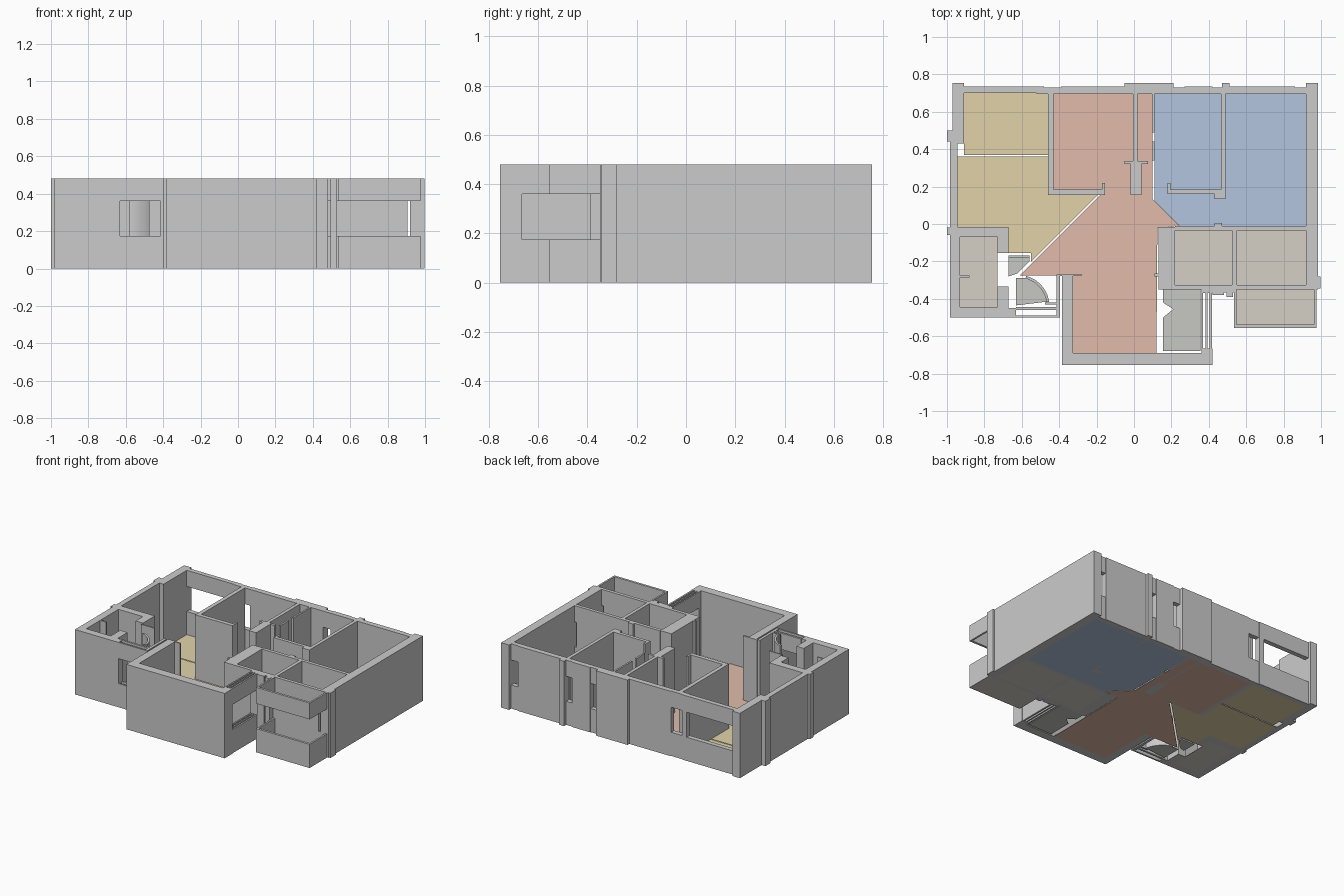
import bpy, bmesh, math

H, SILL, HEAD, SLAB = 0.48, 0.175, 0.36, 0.004


def finish(name, bm, colour=None):
    bmesh.ops.recalc_face_normals(bm, faces=bm.faces[:])
    me = bpy.data.meshes.new(name)
    bm.to_mesh(me)
    bm.free()
    ob = bpy.data.objects.new(name, me)
    bpy.context.collection.objects.link(ob)
    if colour:
        mat = bpy.data.materials.new(name + "_colour")
        mat.diffuse_color = (*colour, 1)
        me.materials.append(mat)
    return ob


def extrude_outline(bm, pts, z0, z1):
    face = bm.faces.new([bm.verts.new((x, y, z0)) for x, y in pts])
    top = bmesh.ops.extrude_face_region(bm, geom=[face], use_keep_orig=True)["geom"]
    for v in top:
        if isinstance(v, bmesh.types.BMVert):
            v.co.z = z1


def walls(name, rects, spans=((0, H),)):
    """Boxes from (x0, x1, y0, y1) rectangles, repeated for each height span."""
    bm = bmesh.new()
    for x0, x1, y0, y1 in rects:
        for z0, z1 in spans:
            extrude_outline(bm, [(x0, y0), (x1, y0), (x1, y1), (x0, y1)], z0, z1)
    return finish(name, bm)


def windows(name, rects):
    """Sill wall below and lintel above an open window."""
    return walls(name, rects, ((0, SILL), (HEAD, H)))


def floor(name, colour, *outlines):
    bm = bmesh.new()
    for pts in outlines:
        extrude_outline(bm, pts, 0, SLAB)
    return finish(name, bm, colour)


def rect(x0, x1, y0, y1):
    return [(x0, y0), (x1, y0), (x1, y1), (x0, y1)]


# Back wall: solid stretches, pilasters and window openings
walls("back_wall", [
    (-0.52, -0.48, 0.695, 0.735), (-0.39, -0.05, 0.695, 0.735),
    (-0.05, 0.21, 0.695, 0.755), (0.27, 0.42, 0.695, 0.735),
    (0.47, 0.51, 0.695, 0.755), (0.51, 0.86, 0.695, 0.735)])
windows("back_windows", [
    (-0.91, -0.52, 0.70, 0.735), (-0.48, -0.39, 0.695, 0.73),
    (0.21, 0.27, 0.695, 0.73), (0.42, 0.47, 0.695, 0.73),
    (0.86, 0.925, 0.695, 0.73)])

# Side walls
walls("right_wall", [(0.92, 0.985, -0.35, 0.755), (0.985, 0.998, -0.345, -0.28)])
walls("left_wall", [
    (-0.97, -0.91, 0.43, 0.755), (-1.0, -0.945, 0.44, 0.50),
    (-0.985, -0.945, -0.02, 0.44)])

# Front left washroom
walls("left_washroom_walls", [
    (-0.985, -0.93, -0.50, -0.015), (-0.93, -0.67, -0.50, -0.445),
    (-0.93, -0.67, -0.07, -0.015), (-0.73, -0.67, -0.155, -0.07),
    (-0.73, -0.67, -0.445, -0.335), (-1.0, -0.985, -0.06, -0.02),
    (-0.93, -0.88, -0.285, -0.275)])

# Entry lobby: window band, posts and curved partition
windows("entry_window", [(-0.63, -0.41, -0.46, -0.445), (-0.63, -0.41, -0.50, -0.488)])
walls("entry_posts", [
    (-0.67, -0.63, -0.50, -0.45), (-0.415, -0.395, -0.50, -0.27),
    (-0.395, -0.28, -0.278, -0.266), (-0.67, -0.56, -0.178, -0.168),
    (-0.475, -0.415, -0.43, -0.42)])
arc = [math.radians(8 + 67 * i / 10) for i in range(11)]
bm = bmesh.new()
outline = [(-0.62 + r * math.cos(a), -0.44 + r * math.sin(a))
           for r, seq in ((0.168, arc), (0.154, arc[::-1])) for a in seq]
extrude_outline(bm, outline, 0, H)
finish("entry_curved_partition", bm)

# Living room front walls and kitchen glazing
walls("living_walls", [
    (-0.385, -0.325, -0.755, -0.27), (-0.325, 0.42, -0.755, -0.69),
    (0.36, 0.42, -0.69, -0.665), (0.36, 0.42, -0.37, -0.35)])
windows("kitchen_window", [
    (0.36, 0.37, -0.665, -0.37), (0.382, 0.392, -0.665, -0.37),
    (0.405, 0.417, -0.665, -0.37)])

# Bathrooms on the right
walls("bathroom_walls", [
    (0.13, 0.22, -0.33, -0.015), (0.13, 0.905, -0.35, -0.325),
    (0.22, 0.905, -0.035, -0.01), (0.525, 0.55, -0.325, -0.035),
    (0.43, 0.47, -0.01, 0.005), (0.11, 0.13, -0.28, -0.265)])
windows("bathroom_slit", [(0.905, 0.92, -0.35, -0.325), (0.905, 0.92, -0.035, -0.01)])

# Balcony with parapet and overhead beam
windows("balcony_parapet", [
    (0.535, 0.975, -0.555, -0.538), (0.535, 0.547, -0.538, -0.35),
    (0.962, 0.975, -0.538, -0.35), (0.42, 0.535, -0.365, -0.35)])
walls("balcony_posts", [(0.42, 0.48, -0.38, -0.35), (0.495, 0.53, -0.39, -0.35)])

# Bedroom partitions with door stubs
walls("left_bedroom_partitions", [
    (-0.46, -0.43, 0.155, 0.695), (-0.43, -0.155, 0.155, 0.185),
    (-0.17, -0.155, 0.185, 0.22)])
walls("middle_partitions", [
    (-0.005, 0.02, 0.33, 0.695), (-0.05, 0.075, 0.32, 0.338),
    (-0.02, 0.04, 0.155, 0.32), (0.097, 0.11, 0.49, 0.695),
    (0.097, 0.11, 0.34, 0.44)])
walls("right_bedroom_partitions", [
    (0.465, 0.49, 0.135, 0.695), (0.18, 0.465, 0.16, 0.185),
    (0.18, 0.195, 0.185, 0.22), (0.43, 0.465, 0.135, 0.16)])

# Coloured floors
floor("dining_floor", (0.76, 0.65, 0.40),
      rect(-0.91, -0.46, 0.37, 0.70),
      [(-0.945, 0.362), (-0.46, 0.362), (-0.46, 0.16), (-0.19, 0.16), (-0.55, -0.20),
       (-0.55, -0.155), (-0.67, -0.155), (-0.67, -0.015), (-0.945, -0.015)])
floor("living_floor", (0.75, 0.50, 0.40),
      [(-0.43, 0.695), (0.10, 0.695), (0.10, 0.13), (0.24, -0.01), (0.125, -0.02),
       (0.12, -0.69), (-0.325, -0.69), (-0.325, -0.275), (-0.61, -0.275),
       (-0.175, 0.16), (-0.43, 0.16)])
floor("bedroom_floor", (0.45, 0.56, 0.74),
      [(0.11, 0.695), (0.92, 0.695), (0.92, -0.01), (0.245, -0.01), (0.11, 0.125)])
floor("washroom_floor", (0.67, 0.63, 0.56),
      rect(-0.93, -0.73, -0.445, -0.07), rect(0.22, 0.525, -0.325, -0.035),
      rect(0.55, 0.92, -0.325, -0.035), rect(0.547, 0.962, -0.538, -0.35))
floor("kitchen_floor", (0.57, 0.58, 0.54),
      [(0.155, -0.68), (0.355, -0.68), (0.355, -0.35), (0.155, -0.35),
       (0.155, -0.42), (0.21, -0.455), (0.155, -0.50)],
      [(-0.63, -0.435)] + [(-0.62 + 0.154 * math.cos(a), -0.437 + 0.154 * math.sin(a))
                           for a in arc] + [(-0.63, -0.29)],
      [(-0.67, -0.28), (-0.625, -0.265), (-0.56, -0.20), (-0.56, -0.178), (-0.67, -0.178)])
